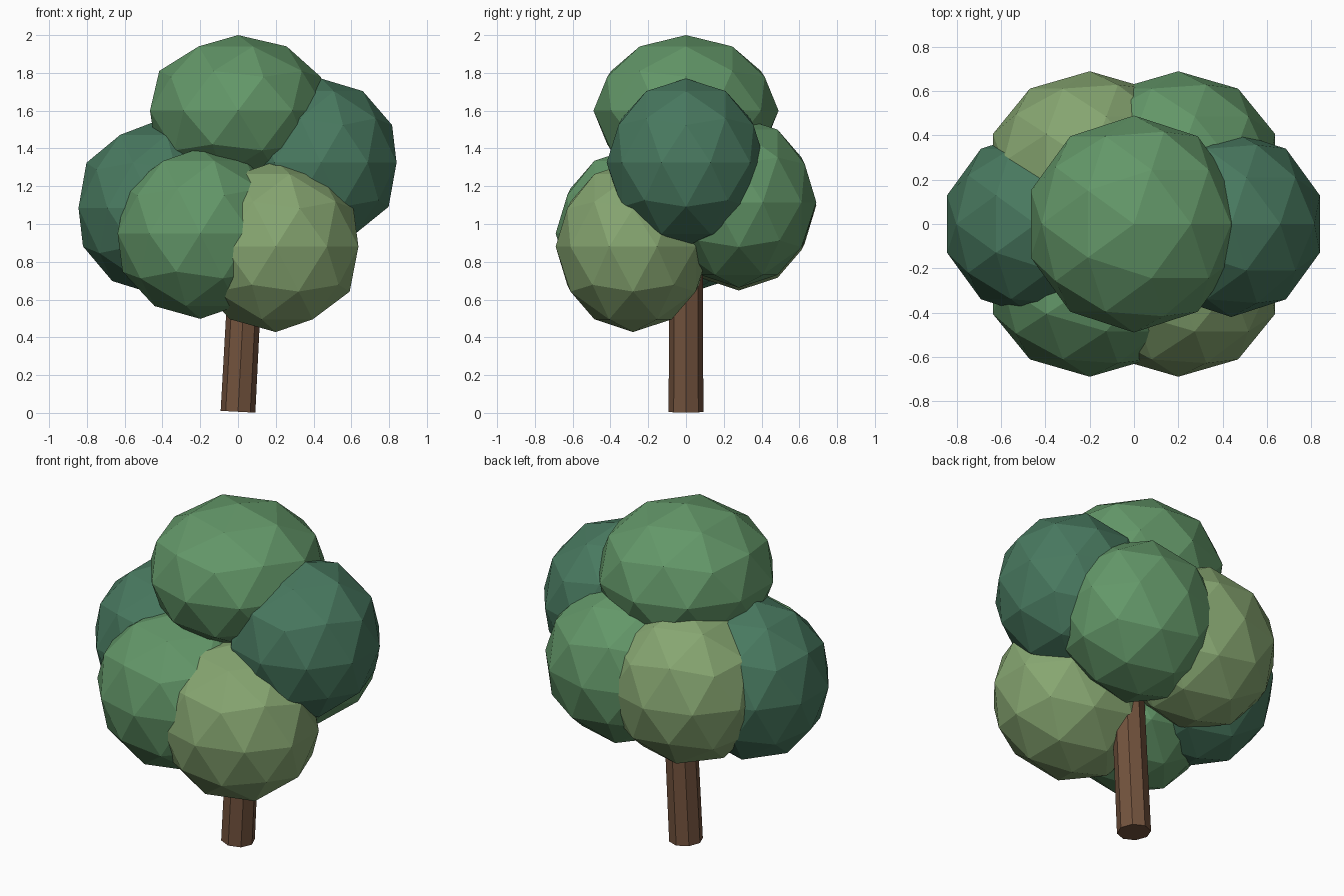
import bpy
from mathutils import Vector

if "Cube" in bpy.data.objects:
    bpy.data.objects.remove(bpy.data.objects["Cube"])


def material(name, rgb):
    m = bpy.data.materials.new(name)
    m.diffuse_color = (*rgb, 1)
    m.use_nodes = True
    m.node_tree.nodes["Principled BSDF"].inputs["Base Color"].default_value = m.diffuse_color
    return m


bark = material("bark", (0.17, 0.085, 0.047))
mid = material("leaf_mid", (0.125, 0.31, 0.14))
dark = material("leaf_dark", (0.065, 0.19, 0.115))
light = material("leaf_light", (0.24, 0.38, 0.165))


def foliage(name, centre, size, mat):
    # faceted, slightly squashed leaf clump
    bpy.ops.mesh.primitive_ico_sphere_add(subdivisions=2, radius=1, location=centre)
    ob = bpy.context.object
    ob.name = name
    ob.scale = size
    ob.data.materials.append(mat)


def limb(name, start, end, r1, r2, sides):
    # straight tapered limb between two points
    a, b = Vector(start), Vector(end)
    bpy.ops.mesh.primitive_cone_add(vertices=sides, radius1=r1, radius2=r2,
                                    depth=(b - a).length, location=(a + b) / 2)
    ob = bpy.context.object
    ob.name = name
    ob.rotation_euler = (b - a).to_track_quat('Z', 'Y').to_euler()
    ob.data.materials.append(bark)


# Leaning trunk and hidden branches
limb("trunk", (0, 0, 0.006), (0.055, 0, 1.05), 0.092, 0.088, 8)
limb("left_branch", (0.035, 0, 0.72), (-0.30, 0.02, 1.08), 0.04, 0.03, 6)
limb("right_branch", (0.04, 0, 0.80), (0.34, 0.02, 1.20), 0.04, 0.03, 6)

# Crown: one top clump, two side clumps, four lower clumps
foliage("top_foliage", (0, 0, 1.6), (0.49, 0.49, 0.4), mid)
foliage("left_foliage", (-0.445, 0, 1.085), (0.42, 0.42, 0.455), dark)
foliage("right_foliage", (0.44, 0, 1.325), (0.42, 0.42, 0.445), dark)
lower = (0.46, 0.41, 0.452)
foliage("front_left_foliage", (-0.2, -0.28, 0.95), lower, mid)
foliage("front_right_foliage", (0.2, -0.28, 0.88), lower, light)
foliage("back_left_foliage", (-0.2, 0.28, 1.10), lower, light)
foliage("back_right_foliage", (0.2, 0.28, 1.115), lower, mid)
